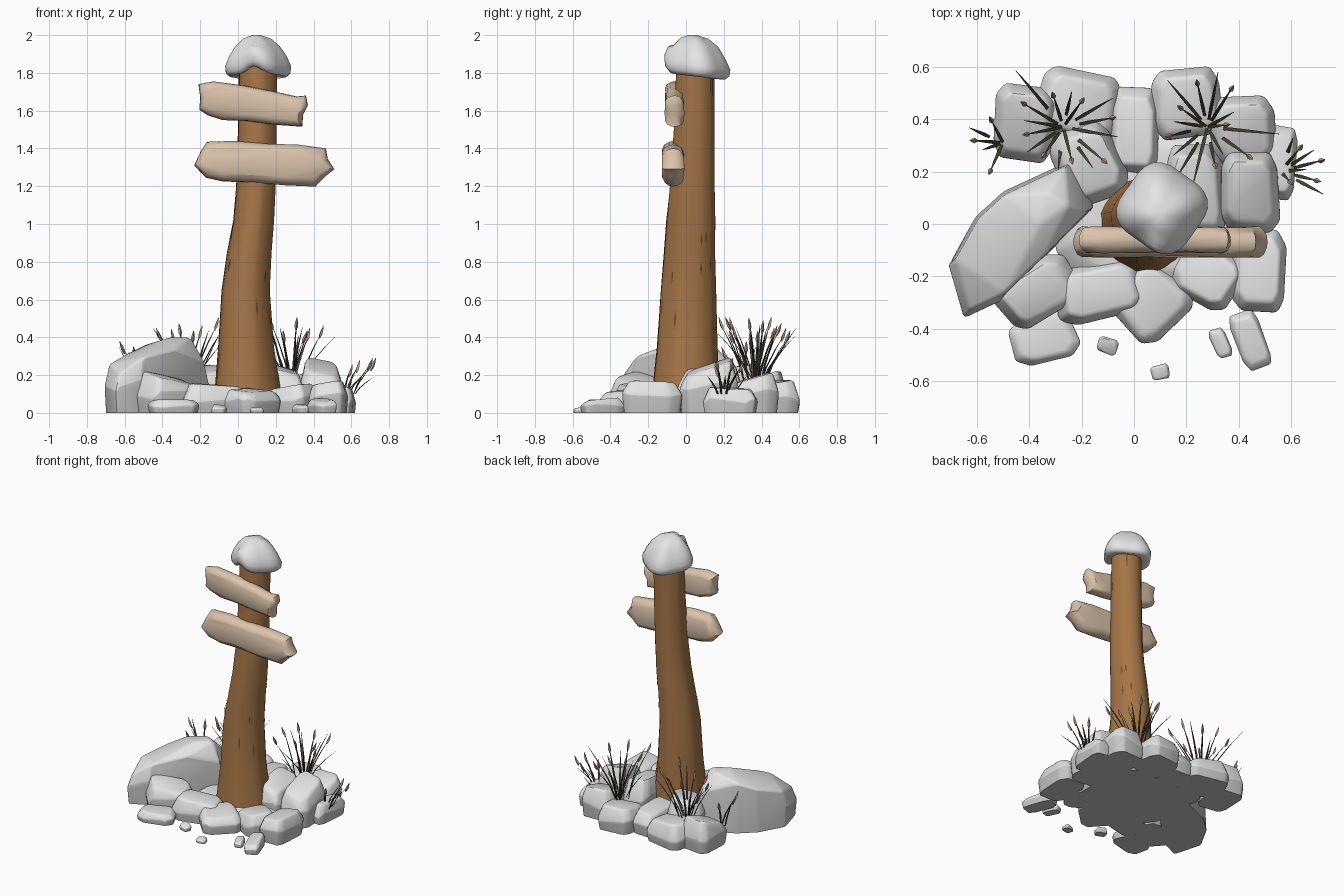
import bpy, bmesh, math, random
from mathutils import Vector, Matrix

if "Cube" in bpy.data.objects:
    bpy.data.objects.remove(bpy.data.objects["Cube"])

random.seed(7)


def material(name, rgb):
    m = bpy.data.materials.new(name)
    m.diffuse_color = (*rgb, 1)
    m.use_nodes = True
    m.node_tree.nodes["Principled BSDF"].inputs["Base Color"].default_value = m.diffuse_color
    return m


SNOW = material("snow white", (0.78, 0.78, 0.78))
STONE = material("stone grey", (0.56, 0.56, 0.56))
BARK = material("post brown", (0.38, 0.18, 0.063))
CRACK = material("crack brown", (0.16, 0.07, 0.025))
PLANK = material("pale plank", (0.71, 0.55, 0.41))
GRASS = material("dark grass", (0.07, 0.058, 0.035))
TIP = material("reed tip", (0.50, 0.34, 0.23))


def finish(bm, name, mats, angle=40):
    bmesh.ops.recalc_face_normals(bm, faces=bm.faces)
    me = bpy.data.meshes.new(name)
    bm.to_mesh(me)
    bm.free()
    ob = bpy.data.objects.new(name, me)
    bpy.context.collection.objects.link(ob)
    for m in mats:
        me.materials.append(m)
    bpy.ops.object.select_all(action='DESELECT')
    ob.select_set(True)
    bpy.context.view_layer.objects.active = ob
    bpy.ops.object.shade_smooth_by_angle(angle=math.radians(angle))
    return ob


def rings(bm, loops):
    """Skin a list of closed point loops and cap both ends."""
    vs = [[bm.verts.new(p) for p in loop] for loop in loops]
    n = len(vs[0])
    for a, b in zip(vs, vs[1:]):
        for i in range(n):
            bm.faces.new((a[i], a[(i + 1) % n], b[(i + 1) % n], b[i]))
    bm.faces.new(vs[0][::-1])
    bm.faces.new(vs[-1])


def hull_rock(name, pts, bevel):
    """Chiselled stone: bevelled convex hull, snow on the upward faces."""
    bm = bmesh.new()
    for p in pts:
        bm.verts.new(p)
    res = bmesh.ops.convex_hull(bm, input=bm.verts)
    junk = [g for g in res["geom_interior"] if isinstance(g, bmesh.types.BMVert)]
    bmesh.ops.delete(bm, geom=junk, context='VERTS')
    bmesh.ops.dissolve_limit(bm, angle_limit=math.radians(12), verts=bm.verts, edges=bm.edges)
    edges = [e for e in bm.edges if max(v.co.z for v in e.verts) > 0.005]
    bmesh.ops.bevel(bm, geom=edges, offset=bevel, segments=2, profile=0.5,
                    affect='EDGES', clamp_overlap=True)
    bmesh.ops.recalc_face_normals(bm, faces=bm.faces)
    for f in bm.faces:
        f.material_index = 0 if f.normal.z > 0.15 else 1
    return finish(bm, name, (SNOW, STONE), 40)


def block_rock(name, cx, cy, hx, hy, rot, h):
    j = lambda a: 1 + random.uniform(-a, a)
    pts = []
    tx, ty = random.uniform(-.12, .12), random.uniform(-.05, .2)   # tilt of the top
    outline = [(1, .6), (.7, 1), (-.7, 1), (-1, .65), (-1, -.6), (-.65, -1), (.7, -1), (1, -.65)]
    for u, v in outline:
        x, y = u * hx * j(.08), v * hy * j(.08)
        for s, z in ((.98, 0), (1.06, h * .5 * j(.3)), (.8, h * (.93 + u * tx + v * ty))):
            p = Matrix.Rotation(rot, 3, 'Z') @ Vector((x * s, y * s, z))
            pts.append(p + Vector((cx, cy, 0)))
    hull_rock(name, pts, min(hx, hy, h) * .14)


# Post: slightly bent, flared trunk; rows are z, centre x, centre y, radius x, radius y
rows = [(.03, .05, 0, .188, .188), (.15, .05, 0, .172, .176), (.35, .043, .006, .148, .16),
        (.65, .04, .012, .130, .147), (.85, .06, .02, .118, .136), (1.02, .082, .026, .109, .129),
        (1.2, .095, .033, .105, .118), (1.5, .102, .043, .104, .108), (1.86, .107, .05, .102, .1)]
N = 28
groove = [random.uniform(-.035, .025) for _ in range(N)]
loops = []
for z, cx, cy, rx, ry in rows:
    loop = []
    for i in range(N):
        a = math.tau * i / N
        k = 1 + groove[i] + random.uniform(-.015, .015)
        loop.append((cx + rx * k * math.cos(a), cy + ry * k * math.sin(a), z))
    loops.append(loop)
bm = bmesh.new()
rings(bm, loops)
finish(bm, "post", (BARK,), 60)

# Bark cracks: thin dark slivers lying on the trunk
bm = bmesh.new()
for k in range(14):
    r = random.randrange(1, len(rows) - 1)
    i = random.randrange(N)
    a, b = Vector(loops[r][i]), Vector(loops[r + 1][i])
    t = random.uniform(.1, .5)
    lo, hi = a.lerp(b, t), a.lerp(b, t + .4)
    mid = (lo + hi) / 2
    out = Vector((mid.x - rows[r][1], mid.y - rows[r][2], 0)).normalized()
    side = out.cross(Vector((0, 0, 1))) * .006
    bm.faces.new([bm.verts.new(p + out * .003) for p in (lo, mid + side, hi, mid - side)])
finish(bm, "bark_cracks", (CRACK,))


# Sign planks: rough outlines in the front plane, with a pillowed thickness
def plank(name, outline, y0, y1):
    bm = bmesh.new()
    cx = sum(p[0] for p in outline) / len(outline)
    cz = sum(p[1] for p in outline) / len(outline)
    hw = max(p[0] for p in outline) - cx
    slope = -.13 if name.startswith("upper") else -.05
    lay = []
    for t, s in ((0, .6), (.1, .82), (.3, .96), (.5, 1), (.7, .96), (.9, .82), (1, .6)):
        loop = []
        for x, z in outline:
            dx = x - cx
            mid = cz + slope * dx
            inset = 1 - (1 - s) * .22 * min(1, (abs(dx) / hw) ** 2 * 1.2)
            loop.append((cx + dx * inset, y0 + (y1 - y0) * t + random.uniform(-.004, .004),
                         mid + (z - mid) * s))
        lay.append(loop)
    rings(bm, lay)
    bmesh.ops.triangulate(bm, faces=[f for f in bm.faces if len(f.verts) > 4])
    finish(bm, name, (PLANK,), 50)


plank("upper_plank", [(-.21, 1.74), (-.13, 1.755), (.02, 1.735), (.2, 1.70), (.31, 1.675), (.36, 1.68),
                      (.37, 1.63), (.345, 1.58), (.34, 1.515), (.2, 1.525), (.05, 1.545), (-.08, 1.55),
                      (-.16, 1.575), (-.205, 1.605), (-.2, 1.67)], -.11, -.012)
plank("lower_plank", [(-.232, 1.31), (-.2, 1.38), (-.165, 1.435), (-.02, 1.44), (.15, 1.425), (.32, 1.42),
                      (.465, 1.40), (.475, 1.345), (.51, 1.29), (.46, 1.25), (.41, 1.198), (.25, 1.205),
                      (.08, 1.22), (-.08, 1.225), (-.17, 1.245)], -.125, -.012)

# Snow cap: rounded diamond dome with a drooping rim, notched at the front
M = 32
profile = [(.12, 2.0), (.42, 1.982), (.68, 1.94), (.88, 1.885), (1, 1.835), (.98, 1.80), (.86, 1.78), (.5, 1.80)]
loops = []
for r, z in profile:
    loop = []
    for i in range(M):
        a = math.tau * i / M
        R = .165 * (1 + .075 * math.cos(4 * (a - .17)))
        d = (a + 1.75 + math.pi) % math.tau - math.pi
        lift = (.05 * math.exp(-(d / .4) ** 2) - .018 * math.sin(a)) * r
        loop.append((.107 + R * r * math.cos(a) - .01 * (1 - r), .06 + R * r * math.sin(a) - .025 * (1 - r),
                     z + (lift if z < 1.9 else lift * .2)))
    loops.append(loop)
bm = bmesh.new()
rings(bm, loops)
finish(bm, "snow_cap", (SNOW,), 80)

# Large sloping boulder on the left, with a low ledge under its front
foot = [(-.71, -.15), (-.65, -.36), (-.5, -.29), (-.32, -.12), (-.15, .06), (-.24, .25), (-.5, .13), (-.61, .03)]
top = [.26, .21, .30, .34, .28, .28, .36, .31]
pts = []
for (x, y), h in zip(foot, top):
    for s, z in ((.97, 0), (1, h * .55), (.9, h)):
        pts.append((-.43 + (x + .43) * s, -.05 + (y + .05) * s, z))
pts += [(-.36, .0, .4), (-.25, .07, .4), (-.33, .12, .4)]
hull_rock("large_boulder", pts, .014)

# Ring of stones: centre x, centre y, half width, half depth, turn, height
back_stones = [(-.42, .39, .11, .14, -.1, .2), (-.21, .455, .15, .13, -.2, .17), (-.17, .23, .12, .14, .4, .25),
               (0, .35, .09, .16, 0, .17), (.2, .46, .125, .125, .05, .17), (.42, .355, .12, .12, .05, .2),
               (.44, .12, .11, .15, 0, .265), (.555, .23, .06, .14, -.1, .14), (.24, .13, .1, .17, .1, .25)]
front_stones = [(.475, -.18, .1, .155, 0, .17), (.28, -.19, .12, .11, -.6, .15), (.06, -.3, .13, .13, .78, .13),
                (-.13, -.26, .17, .105, .25, .16), (-.37, -.26, .15, .1, .6, .2), (.04, .06, .33, .28, 0, .11)]
pebbles = [(-.345, -.435, .12, .09, .3, .075), (-.1, -.465, .038, .028, -.3, .04), (.1, -.565, .035, .026, .2, .03),
           (.33, -.455, .03, .055, .4, .045), (.445, -.445, .055, .11, .35, .075)]
for label, group in (("back_stone", back_stones), ("front_stone", front_stones), ("pebble", pebbles)):
    for i, args in enumerate(group):
        block_rock(f"{label}_{i + 1}", *args)


# Tufts: arching tapered blades, every other one with a reed tip
def tuft(name, base, count, a0, a1, reach, height):
    bm = bmesh.new()
    for k in range(count):
        a = a0 + (a1 - a0) * (k + random.uniform(.2, .8)) / count
        d = Vector((math.cos(a), math.sin(a), 0))
        s = d.cross(Vector((0, 0, 1)))
        reed = k % 2 == 0
        rch = reach * random.uniform(.35, 1) * (.8 if reed else 1)
        hgt = height * (random.uniform(.75, 1) if reed else random.uniform(.5, .95))
        root = Vector(base) + d * random.uniform(0, .07)
        loops = []
        for t, w in ((0, .005), (.35, .007), (.7, .005), (1, .001)):
            c = root + d * rch * t ** 1.35 + Vector((0, 0, hgt * t))
            loops.append([c + s * w, c - s * w, c + d * w * .7])
        rings(bm, loops)
        if reed:
            n = len(bm.faces)
            axis = (d * .4 + Vector((0, 0, 1))).normalized()
            e = root + d * rch * .88 + Vector((0, 0, hgt - .035))
            rings(bm, [[e + axis * h + (s * math.cos(q) + d * math.sin(q)) * w
                        for q in (0, 1.57, 3.14, 4.71)]
                       for h, w in ((0, .003), (.022, .010), (.045, .008), (.075, .001))])
            bm.faces.ensure_lookup_table()
            for f in bm.faces[n:]:
                f.material_index = 1
    finish(bm, name, (GRASS, TIP), 50)


tuft("left_tuft", (-.27, .37, .15), 16, 0, math.tau, .24, .33)
tuft("right_tuft", (.28, .37, .15), 16, 0, math.tau, .24, .33)
tuft("far_left_tuft", (-.5, .31, .15), 5, 1.8, 4.4, .17, .22)
tuft("side_tuft", (.56, .2, .1), 8, -1.0, 1.4, .14, .16)
